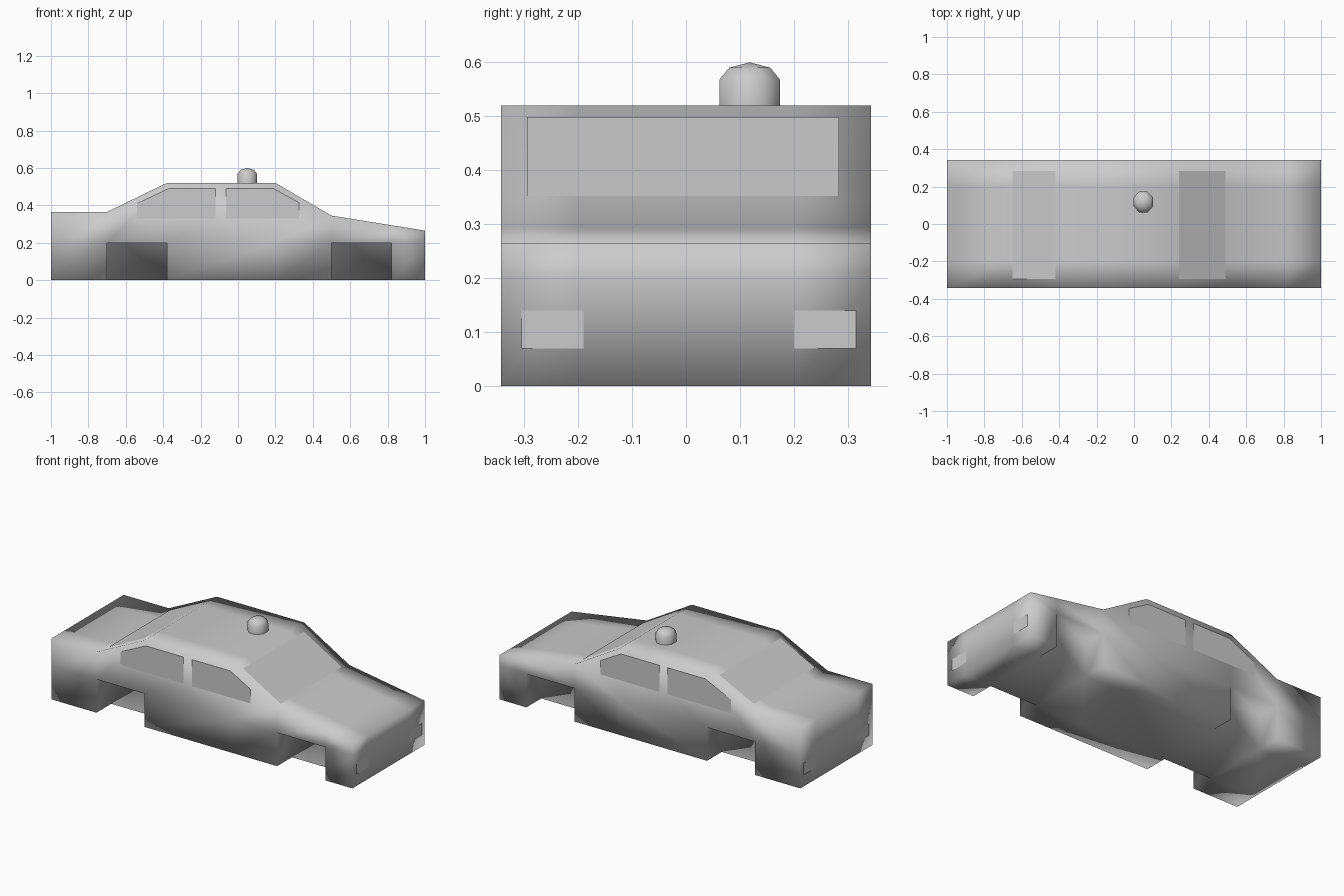
import bpy, bmesh, math
from itertools import product
from mathutils import Vector

if "Cube" in bpy.data.objects:
    bpy.data.objects.remove(bpy.data.objects["Cube"])


def make_object(name, bm, smooth=False):
    mesh = bpy.data.meshes.new(name)
    for f in bm.faces:
        f.smooth = smooth
    bm.to_mesh(mesh)
    bm.free()
    obj = bpy.data.objects.new(name, mesh)
    bpy.context.collection.objects.link(obj)
    return obj


def panel(name, points, facing):
    bm = bmesh.new()
    face = bm.faces.new([bm.verts.new(p) for p in points])
    face.normal_update()
    if face.normal.dot(Vector(facing)) < 0:
        face.normal_flip()
    return make_object(name, bm)


HALF = 0.343
GAP = 0.002

# Car body: blocks between stations, with the four wheel wells left out
xs = [-1, -0.7, -0.38, 0.2, 0.5, 0.82, 1]
tops = [0.365, 0.365, 0.52, 0.52, 0.345, 0.294, 0.265]
ys = [-HALF, -0.203, 0.203, HALF]
bm = bmesh.new()
grid = {}
for i, j, k in product(range(7), range(4), range(3)):
    grid[i, j, k] = bm.verts.new((xs[i], ys[j], (0, 0.2, tops[i])[k]))
sides = [[(0, 0, 0), (0, 1, 0), (0, 1, 1), (0, 0, 1)],
         [(0, 0, 0), (1, 0, 0), (1, 0, 1), (0, 0, 1)],
         [(0, 0, 0), (1, 0, 0), (1, 1, 0), (0, 1, 0)]]
shell = {}
for i, j, k in product(range(6), range(3), range(2)):
    if i in (1, 4) and j != 1 and k == 0:
        continue
    for axis, quad in enumerate(sides):
        for step in (0, 1):
            key = [(i + a + step * (axis == 0), j + b + step * (axis == 1),
                    k + c + step * (axis == 2)) for a, b, c in quad]
            # A face shared by two blocks is inside the body
            if shell.pop(frozenset(key), None) is None:
                shell[frozenset(key)] = key
for key in shell.values():
    bm.faces.new([grid[p] for p in key])
bmesh.ops.delete(bm, geom=[v for v in bm.verts if not v.link_faces], context='VERTS')
bmesh.ops.recalc_face_normals(bm, faces=bm.faces[:])
make_object("car_body", bm, smooth=True)

# Side windows
rear_outline = [(-0.54, 0.33), (-0.12, 0.33), (-0.12, 0.49), (-0.37, 0.49), (-0.54, 0.41)]
front_outline = [(-0.065, 0.33), (0.325, 0.33), (0.325, 0.415), (0.19, 0.49), (-0.065, 0.49)]
for side, label in ((-1, "right"), (1, "left")):
    for part, outline in (("rear", rear_outline), ("front", front_outline)):
        panel(f"{part}_{label}_window",
              [(x, side * (HALF + GAP), z) for x, z in outline], (0, side, 0))


# Windscreens lying on the sloping panels
def screen(name, x0, x1, a, b):
    def height(x):
        return a[1] + (x - a[0]) / (b[0] - a[0]) * (b[1] - a[1]) + GAP
    panel(name, [(x0, -0.295, height(x0)), (x1, -0.295, height(x1)),
                 (x1, 0.283, height(x1)), (x0, 0.283, height(x0))], (0, 0, 1))


screen("windscreen", 0.24, 0.49, (0.2, 0.52), (0.5, 0.345))
screen("rear_screen", -0.65, -0.42, (-0.7, 0.365), (-0.38, 0.52))

# Headlights and tail lights
for end, part in ((1, "headlight"), (-1, "tail_light")):
    for label, y0, y1 in (("right", -0.305, -0.19), ("left", 0.2, 0.315)):
        x = end * (1 + GAP / 2)
        panel(f"{label}_{part}", [(x, y0, 0.07), (x, y1, 0.07),
                                  (x, y1, 0.14), (x, y0, 0.14)], (end, 0, 0))

# Roof beacon: eight-sided drum with a faceted dome
bm = bmesh.new()
rings = []
for radius, z in ((0.056, 0.518), (0.056, 0.568), (0.038, 0.59)):
    r = radius / math.cos(math.pi / 8)
    rings.append([bm.verts.new((0.05 + r * math.cos((n + 0.5) * math.pi / 4) * 0.94,
                                0.118 + r * math.sin((n + 0.5) * math.pi / 4), z))
                  for n in range(8)])
tip = bm.verts.new((0.05, 0.118, 0.6))
for n in range(8):
    m = (n + 1) % 8
    for low, high in zip(rings, rings[1:]):
        bm.faces.new((low[n], low[m], high[m], high[n]))
    bm.faces.new((rings[-1][n], rings[-1][m], tip))
make_object("roof_beacon", bm, smooth=True)
